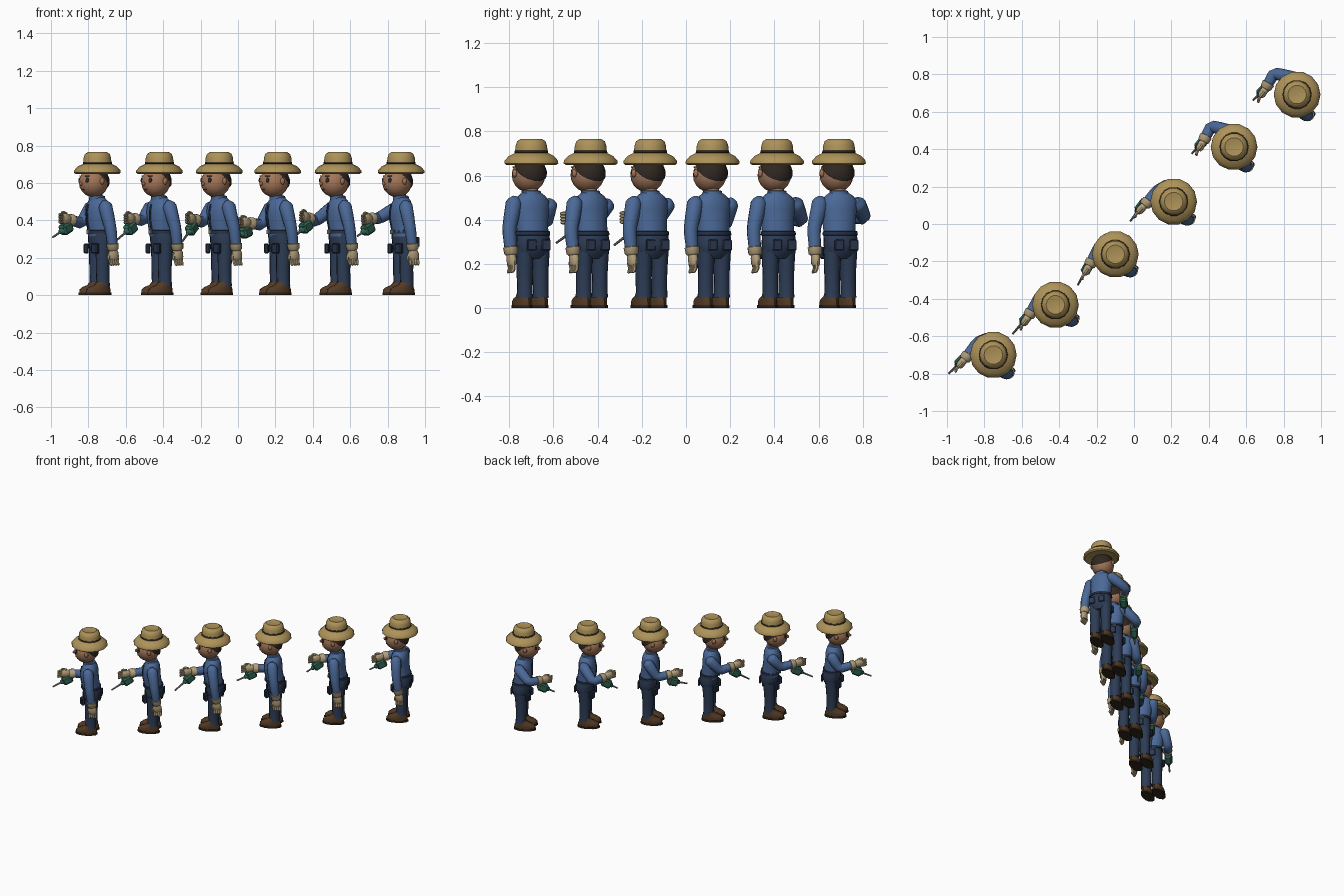
import bpy, bmesh, math
from mathutils import Vector, Matrix

if "Cube" in bpy.data.objects:
    bpy.data.objects.remove(bpy.data.objects["Cube"])

COL = dict(straw=(.42, .29, .10), band=(.05, .035, .02), skin=(.36, .18, .10), hair=(.03, .02, .015),
           shirt=(.07, .14, .31), trousers=(.026, .045, .09), pouch=(.018, .03, .06), glove=(.45, .35, .20),
           boot=(.085, .042, .018), sole=(.03, .018, .01), green=(.03, .13, .09), steel=(.25, .26, .26))
MATS = {}
for k, c in COL.items():
    MATS[k] = bpy.data.materials.new(k)
    MATS[k].diffuse_color = (*c, 1)


def finish(name, bm, mat, angle=40):
    bmesh.ops.recalc_face_normals(bm, faces=bm.faces)
    me = bpy.data.meshes.new(name)
    bm.to_mesh(me)
    bm.free()
    for p in me.polygons:
        p.use_smooth = True
    me.set_sharp_from_angle(angle=math.radians(angle))
    me.materials.append(MATS[mat])
    ob = bpy.data.objects.new(name, me)
    bpy.context.collection.objects.link(ob)
    return ob


def loft(name, pts, radii, mat, side=(1, 0, 0), n=12, flat=False):
    """Tube through pts; radii are (side, other) pairs or numbers."""
    bm = bmesh.new()
    pts = [Vector(p) for p in pts]
    rings = []
    for i, p in enumerate(pts):
        t = Vector((0, 0, 1)) if flat else (pts[min(i + 1, len(pts) - 1)] - pts[max(i - 1, 0)]).normalized()
        s = Vector(side)
        s = (s - t * s.dot(t)).normalized()
        u = t.cross(s)
        r = radii[i] if isinstance(radii[i], tuple) else (radii[i], radii[i])
        rings.append([bm.verts.new(p + s * r[0] * math.cos(k * math.tau / n) + u * r[1] * math.sin(k * math.tau / n))
                      for k in range(n)])
    for a, b in zip(rings, rings[1:]):
        for k in range(n):
            bm.faces.new((a[k], a[(k + 1) % n], b[(k + 1) % n], b[k]))
    bm.faces.new(rings[0])
    bm.faces.new(rings[-1])
    return finish(name, bm, mat)


def ball(name, c, axes, size, mat, seg=14, cut=None):
    m = Matrix.Translation(c) @ axes.to_4x4() @ Matrix.Diagonal((*size, 1))
    bm = bmesh.new()
    bmesh.ops.create_uvsphere(bm, u_segments=seg, v_segments=seg * 2 // 3, radius=1, matrix=m)
    if cut:
        bmesh.ops.bisect_plane(bm, geom=bm.verts[:] + bm.edges[:] + bm.faces[:], plane_co=cut[0],
                               plane_no=cut[1], clear_outer=True)
    return finish(name, bm, mat, 60)


def box(name, c, axes, size, mat, bev=.006):
    m = Matrix.Translation(c) @ axes.to_4x4() @ Matrix.Diagonal((*size, 1))
    bm = bmesh.new()
    bmesh.ops.create_cube(bm, size=1, matrix=m)
    bmesh.ops.bevel(bm, geom=bm.edges[:], offset=bev, segments=1, affect='EDGES')
    return finish(name, bm, mat, 25)


def frame(deg):
    """Columns: forward, left, up."""
    a = math.radians(deg)
    return Matrix(((math.cos(a), -math.sin(a), 0), (math.sin(a), math.cos(a), 0), (0, 0, 1)))


def arm(tag, sh, el, ha, reach, up):
    sh, el, ha = Vector(sh), Vector(el), Vector(ha)
    d = (ha - el).normalized()
    wr = ha - d * .045
    loft(tag + "_sleeve", [sh + (sh - el) * .25, sh + (sh - el) * .12, sh, sh.lerp(el, .5), el.lerp(sh, .12),
                           el.lerp(wr, .15), el.lerp(wr, .6), wr],
         [.012, .03, .037, .035, .032, .031, .029, .027], "shirt", up, 12)
    # glove with flared cuff, palm, fingers and thumb
    loft(tag + "_glove_cuff", [wr - d * .022, wr - d * .02, wr + d * .008, wr + d * .015],
         [.03, .034, .031, .024], "glove", up)
    f = Vector(reach).normalized()
    loft(tag + "_palm", [wr + d * .01, ha - d * .015, ha + f * .008, ha + f * .02],
         [(.022, .02), (.029, .021), (.03, .02), (.024, .014)], "glove", up)
    u = Vector(up)
    u = (u - f * u.dot(f)).normalized()
    inner = u.cross(f)
    for k in range(4):
        b = ha + f * .012 + u * (k - 1.5) * .0135
        loft(tag + "_finger", [b, b + f * .02, b + f * .033 + inner * .006, b + f * .038 + inner * .012],
             [.009, .009, .008, .004], "glove", u, 6)
    b = ha + u * .024
    loft(tag + "_thumb", [b - f * .015, b + u * .008 + f * .008, b + u * .008 + f * .024], [.008, .009, .005],
         "glove", inner, 6)


def worker(cx, cy, twist, elbow, hand, tip):
    C = Vector((cx, cy, 0))
    B, T, H = frame(206), frame(206 + twist), frame(212 + twist * .4)
    P = lambda F, a, b, z: C + F @ Vector((a, b, z))
    stack = lambda name, F, rows, mat, b=0, n=14: loft(
        name, [P(F, r[0], b, r[1]) for r in rows], [(r[3], r[2]) for r in rows], mat, F.col[1], n, True)

    # straw hat
    prof = [(.018, .648), (.07, .66), (.116, .648), (.125, .655), (.124, .667), (.105, .688), (.076, .702),
            (.073, .735), (.066, .755), (.05, .765), (.025, .760)]
    loft("straw_hat", [C + Vector((0, 0, z)) for r, z in prof], [r for r, z in prof], "straw", n=14, flat=True)
    loft("hat_band", [C + Vector((0, 0, z)) for z in (.699, .703, .712, .714)], [.07, .078, .077, .07], "band",
         n=14, flat=True)

    # head, hair and face
    hc = P(H, .024, 0, .602)
    ball("head", hc, H, (.08, .076, .078), "skin", 16)
    ball("hair", hc + H @ Vector((-.006, 0, .005)), H, (.082, .081, .079), "hair", 14,
         (hc + H @ Vector((-.01, 0, .03)), H @ Vector((.75, 0, -.9))))
    ball("nose", hc + H @ Vector((.08, 0, -.006)), H, (.012, .01, .01), "skin", 8)
    box("mouth", hc + H @ Vector((.069, 0, -.037)), H, (.006, .026, .005), "band", .001)
    for s in (1, -1):
        ball("eye", hc + H @ Vector((.064, s * .038, .012)), H @ Matrix.Rotation(s * .55, 3, 'Z'),
             (.007, .011, .015), "hair", 8)
        box("eyebrow", hc + H @ Vector((.063, s * .036, .036)), H @ Matrix.Rotation(s * .55, 3, 'Z'),
            (.006, .026, .006), "hair", .001)
        ball("ear", hc + H @ Vector((-.006, s * .078, .008)), H, (.014, .010, .019), "skin", 8)
    stack("neck", T, [(.0, .49, .034, .034), (.008, .545, .033, .033)], "skin")

    # shirt, collar and front strip
    stack("shirt", T, [(-.012, .315, .058, .074), (-.01, .35, .061, .075), (-.002, .40, .062, .078),
                       (0, .45, .061, .085), (-.002, .483, .056, .086), (-.004, .507, .045, .066),
                       (0, .525, .035, .040)], "shirt")
    stack("collar", T, [(0, .508, .044, .047), (.002, .53, .042, .043), (.002, .532, .034, .034)], "shirt")
    loft("front_strip", [P(T, a, 0, z) for a, z in ((.05, .345), (.061, .40), (.062, .45), (.055, .485))],
         [(.007, .004)] * 4, "trousers", T.col[1], 6)

    # trousers, belt and pouches
    stack("hips", B, [(-.014, .225, .038, .06), (-.018, .255, .057, .078), (-.02, .29, .064, .082),
                      (-.015, .33, .062, .078), (-.013, .345, .058, .074)], "trousers")
    stack("belt", B, [(-.013, .328, .058, .074), (-.013, .33, .067, .083), (-.013, .347, .066, .081),
                      (-.013, .349, .058, .074)], "pouch")
    box("belt_buckle", P(B, .055, 0, .338), B, (.008, .028, .024), "steel", .002)
    for s in (1, -1):
        box("hip_pouch", P(B, .04, s * .055, .25), B @ Matrix.Rotation(s * .5, 3, 'Z'), (.025, .042, .055), "pouch")
        box("back_pocket", P(B, -.078, s * .036, .285), B, (.012, .045, .05), "trousers", .004)
        # legs and boots
        stack("trouser_leg", B, [(-.016, .27, .045, .040), (-.014, .20, .039, .037), (-.012, .14, .037, .035),
                                 (-.014, .07, .036, .035), (-.014, .048, .038, .037)], "trousers", s * .04, 12)
        stack("boot", B, [(.014, .012, .073, .036), (.014, .03, .073, .036), (.008, .043, .062, .035),
                          (-.006, .054, .044, .033), (-.012, .07, .036, .033)], "boot", s * .041, 12)
        stack("boot_sole", B, [(.014, 0, .077, .039), (.014, .014, .077, .039)], "sole", s * .041, 12)

    # hanging left arm
    L = lambda a, b, z: P(T, a, b, z)
    arm("left", L(-.004, .09, .475), L(-.02, .122, .355), L(-.04, .118, .21), (.05, 0, -1), T.col[0])
    # raised right arm holding the tool
    ha = C + Vector(hand)
    el = C + Vector(elbow)
    reach = (ha - el).normalized() + Vector((-.3, -.2, -.15))
    arm("right", L(-.004, -.088, .47), el, ha, reach, (0, 0, 1))

    # green canister with steel nozzle and grip
    tp = C + Vector(tip)
    can = ha + Vector((.008, .022, -.052))
    d = (tp - can).normalized()
    s = d.cross(Vector((0, 0, 1))).normalized()
    A = Matrix((d, s, s.cross(d))).transposed()
    box("canister", can, A, (.07, .052, .058), "green", .01)
    loft("canister_nose", [can + d * .03, can + d * .048, can + d * .052], [.02, .014, .008], "green", s, 8)
    loft("nozzle", [can + d * .04, tp], [.007, .0055], "steel", s, 8)
    loft("tool_grip", [can + (ha - can) * .3, ha, ha + (ha - can) * .25], [.014, .014, .012], "green", s, 8)


# centre, torso twist, right elbow, right hand, nozzle tip (offsets from centre)
ROW = [((-.752, -.70), 0, (-.085, .065, .385), (-.175, -.05, .41), (-.238, -.10, .31)),
       ((-.42, -.432), 9, (-.09, .03, .40), (-.162, -.09, .41), (-.228, -.155, .295)),
       ((-.10, -.162), 5, (-.09, .03, .39), (-.155, -.09, .41), (-.20, -.163, .285)),
       ((.212, .12), 1, (-.09, .055, .375), (-.178, -.045, .39), (-.232, -.105, .305)),
       ((.535, .412), -5, (-.122, .112, .395), (-.18, .0, .42), (-.225, -.035, .32)),
       ((.872, .692), -12, (-.122, .115, .41), (-.185, .005, .408), (-.235, -.03, .315))]
for (x, y), tw, e, h, t in ROW:
    worker(x, y, tw, e, h, t)

for m in bpy.data.materials:
    if m.users and not m.is_grease_pencil:
        m.use_nodes = True
        m.node_tree.nodes["Principled BSDF"].inputs["Base Color"].default_value = m.diffuse_color
